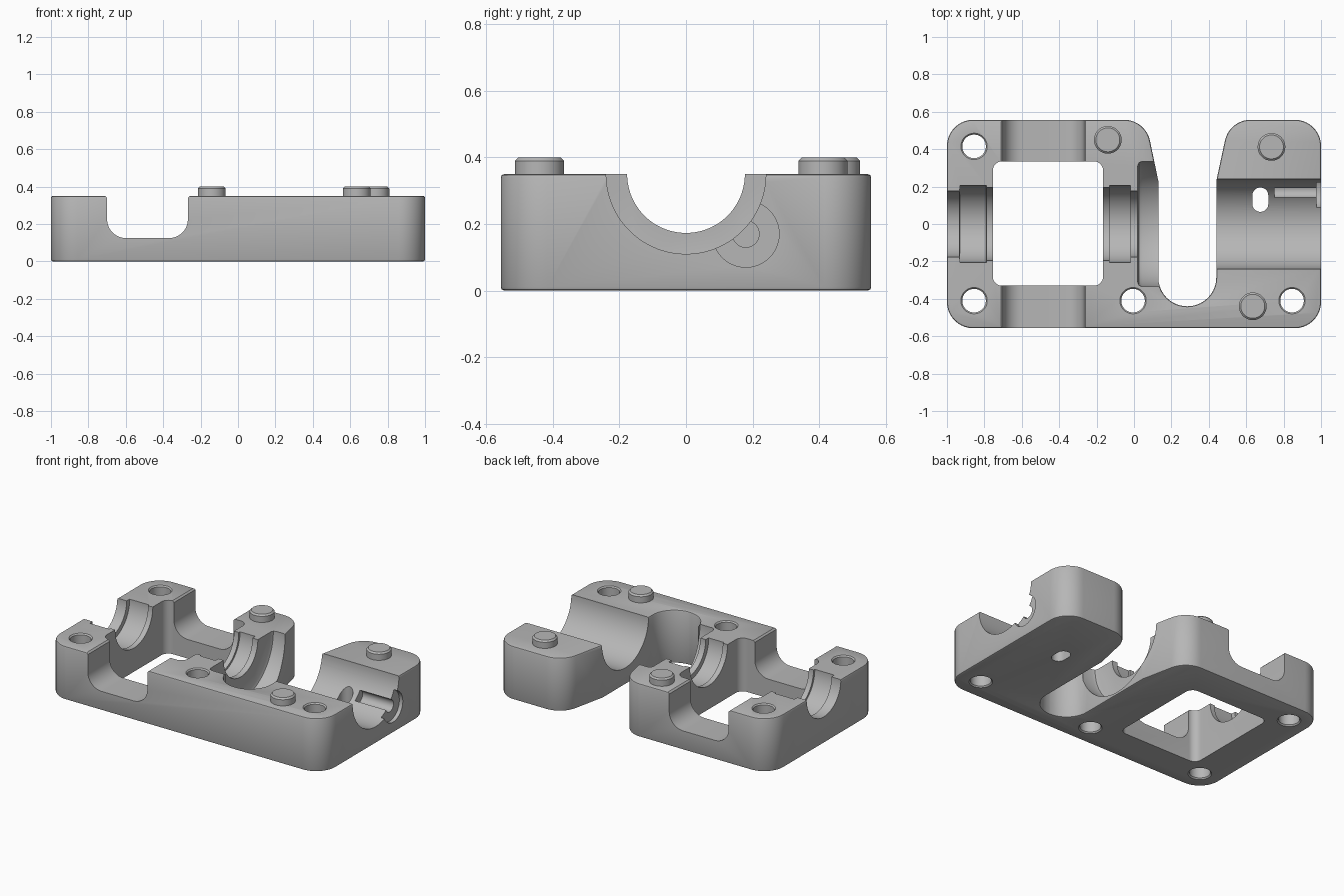
import bpy, bmesh, math
from mathutils import Vector, Matrix

if "Cube" in bpy.data.objects:
    bpy.data.objects.remove(bpy.data.objects["Cube"])

TOP = 0.35
grey = bpy.data.materials.new("machined_grey")
grey.use_nodes = True
grey.diffuse_color = (0.47, 0.47, 0.47, 1)
grey.node_tree.nodes["Principled BSDF"].inputs["Base Color"].default_value = grey.diffuse_color


def rounded(corners, steps=10):
    """Polygon from (x, y, radius) corners, with each corner turned into an arc."""
    out = []
    n = len(corners)
    for i, (x, y, r) in enumerate(corners):
        p = Vector((x, y))
        if r == 0:
            out.append(p)
            continue
        u = (Vector(corners[i - 1][:2]) - p).normalized()
        v = (Vector(corners[(i + 1) % n][:2]) - p).normalized()
        half = u.angle(v) / 2
        centre = p + (u + v).normalized() * r / math.sin(half)
        a, b = p + u * r / math.tan(half) - centre, p + v * r / math.tan(half) - centre
        turn = a.angle_signed(b)
        for k in range(steps + 1):
            t = -turn * k / steps
            out.append(centre + Matrix.Rotation(t, 2) @ a)
    return out


def make(name, bm):
    bmesh.ops.recalc_face_normals(bm, faces=bm.faces)
    me = bpy.data.meshes.new(name)
    bm.to_mesh(me)
    bm.free()
    me.materials.append(grey)
    ob = bpy.data.objects.new(name, me)
    bpy.context.collection.objects.link(ob)
    return ob


def prism(name, pts, low, high, axis="z", bevel=0):
    """Extrude a 2D profile along z, or an (x, z) profile along y."""
    bm = bmesh.new()
    place = (lambda p, h: (p.x, p.y, h)) if axis == "z" else (lambda p, h: (p.x, h, p.y))
    face = bm.faces.new([bm.verts.new(place(p, low)) for p in pts])
    ext = bmesh.ops.extrude_face_region(bm, geom=[face])["geom"]
    step = Vector(place(Vector((0, 0)), high - low))
    bmesh.ops.translate(bm, vec=step, verts=[g for g in ext if isinstance(g, bmesh.types.BMVert)])
    if bevel:
        rims = [e for e in bm.edges if abs(e.verts[0].co.z - e.verts[1].co.z) < 1e-5]
        bmesh.ops.bevel(bm, geom=rims, offset=bevel, segments=2, profile=0.5, affect="EDGES")
    return make(name, bm)


def lathe(name, rings, axis, origin, sides=64):
    """Solid of revolution from (position, radius) rings along the x or z axis."""
    bm = bmesh.new()
    loops = []
    for pos, r in rings:
        loop = []
        for k in range(sides):
            a = 2 * math.pi * (k + 0.5) / sides
            c, s = r * math.cos(a), r * math.sin(a)
            co = (pos, c, s) if axis == "x" else (c, s, pos)
            loop.append(bm.verts.new(Vector(co) + Vector(origin)))
        loops.append(loop)
    for lo, hi in zip(loops, loops[1:]):
        for k in range(sides):
            j = (k + 1) % sides
            bm.faces.new((lo[k], lo[j], hi[j], hi[k]))
    bm.faces.new(loops[0])
    bm.faces.new(loops[-1])
    return make(name, bm)


def cut(body, cutter):
    mod = body.modifiers.new("cut", "BOOLEAN")
    mod.operation, mod.solver, mod.object = "DIFFERENCE", "EXACT", cutter
    bpy.context.view_layer.objects.active = body
    bpy.ops.object.modifier_apply(modifier=mod.name)
    bpy.data.objects.remove(cutter)


# Main block with the open slot in its outline
outline = rounded([
    (-1, -0.557, 0.14), (1, -0.557, 0.14), (1, 0.557, 0.14), (0.51, 0.557, 0.14),
    (0.44, 0.23, 0), (0.44, -0.44, 0.154), (0.13, -0.44, 0.154), (0.13, 0.23, 0),
    (0.062, 0.557, 0.14), (-1, 0.557, 0.14)])
body = prism("housing_block", outline, 0, TOP, bevel=0.01)

# Square window and the two side notches
cut(body, prism("window_cutter", rounded([
    (-0.755, -0.33, 0.05), (-0.165, -0.33, 0.05), (-0.165, 0.335, 0.05), (-0.755, 0.335, 0.05)]),
    -0.1, 0.5))
cut(body, prism("notch_cutter", rounded([
    (-0.70, 0.125, 0.1), (-0.268, 0.125, 0.1), (-0.268, 0.34, 0), (-0.257, 0.351, 0),
    (-0.257, 0.5, 0), (-0.711, 0.5, 0), (-0.711, 0.351, 0), (-0.70, 0.34, 0)]),
    -0.7, 0.7, axis="y"))

# Shaft bores: left bearing, centre bearing with flange recess, right bearing
axis_at = (0, 0, TOP)
cut(body, lathe("left_bore", [(-1.1, 0.177), (-0.932, 0.177), (-0.931, 0.207), (-0.79, 0.207),
                              (-0.789, 0.195), (-0.72, 0.195)], "x", axis_at))
cut(body, lathe("centre_bore", [(-0.2, 0.195), (-0.131, 0.195), (-0.13, 0.207), (-0.02, 0.207),
                                (-0.019, 0.177), (0.06, 0.177)], "x", axis_at))
cut(body, lathe("flange_recess", [(0.02, 0.31), (0.027, 0.328), (0.045, 0.335), (0.133, 0.335)],
                "x", axis_at, 96))
cut(body, lathe("right_bore", [(0.3, 0.24), (1.1, 0.24)], "x", axis_at, 96))

# Key groove and end pocket in the right bearing
cut(body, lathe("key_groove", [(0.75, 0.04), (0.99, 0.04)], "x", (0, 0.18, 0.17), 32))
cut(body, lathe("end_pocket", [(0.975, 0.1), (1.1, 0.1)], "x", (0, 0.18, 0.17)))

# Drain slot
cut(body, prism("drain_cutter", rounded([
    (0.633, 0.065, 0.042), (0.718, 0.065, 0.042), (0.718, 0.195, 0.042), (0.633, 0.195, 0.042)]),
    -0.1, 0.3))

# Bolt holes, flared at both ends
for x, y in [(-0.855, 0.415), (-0.855, -0.41), (-0.005, -0.41), (0.845, -0.41)]:
    cut(body, lathe("bolt_hole", [(-0.01, 0.08), (0.008, 0.063), (TOP - 0.008, 0.063),
                                  (TOP + 0.01, 0.08)], "z", (x, y, 0), 40))
parts = [body]

# Locating pins
for name, x, y in [("centre_pin", -0.14, 0.45), ("back_pin", 0.735, 0.412), ("front_pin", 0.635, -0.44)]:
    parts.append(lathe(name, [(0.3, 0.074), (0.39, 0.074), (0.4, 0.064)], "z", (x, y, 0), 40))

bpy.ops.object.select_all(action="DESELECT")
for ob in parts:
    ob.select_set(True)
bpy.context.view_layer.objects.active = body
bpy.ops.object.shade_smooth_by_angle(angle=math.radians(30))
